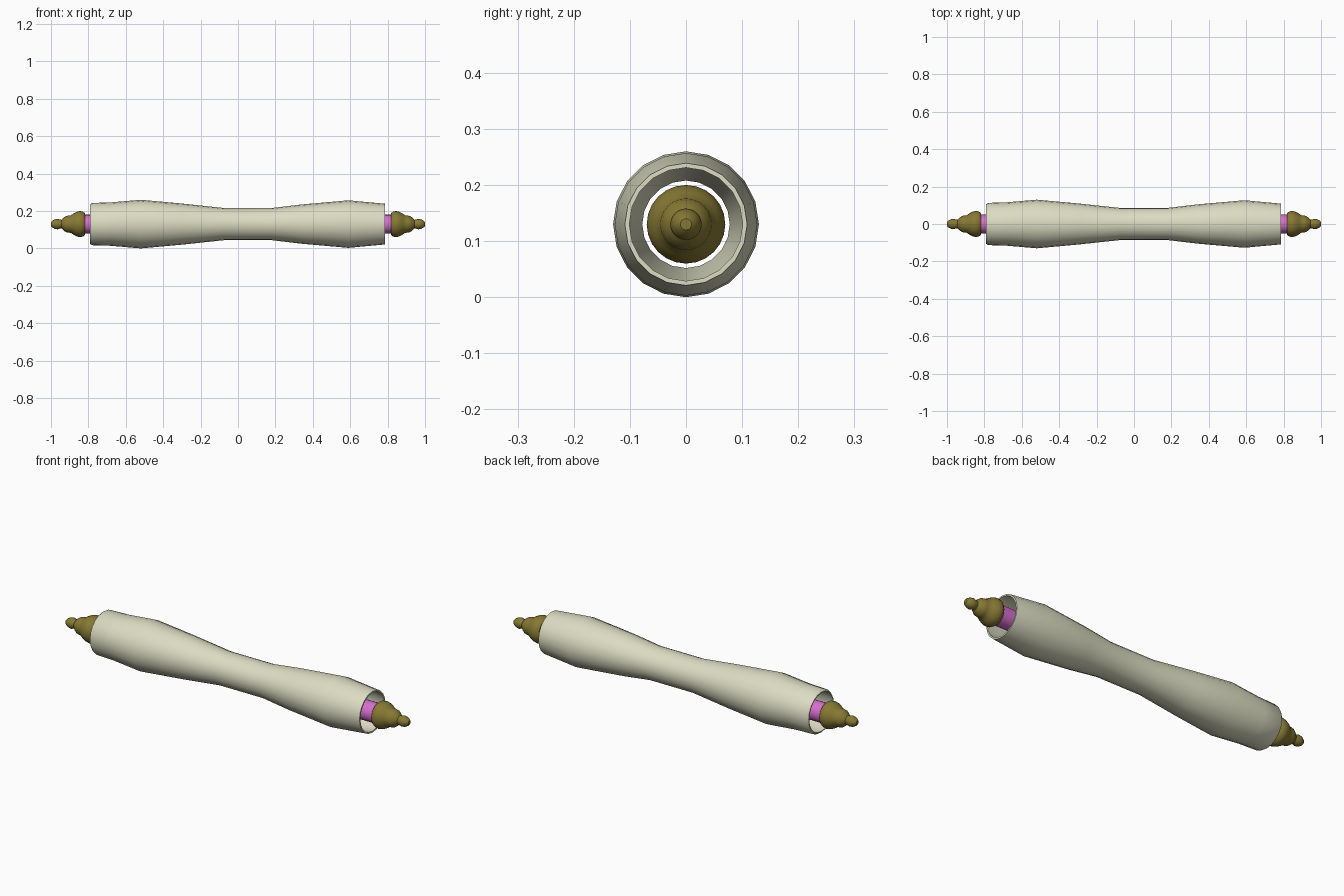
import bpy, bmesh, math

if "Cube" in bpy.data.objects:
    bpy.data.objects.remove(bpy.data.objects["Cube"])

AXIS_Z = 0.13


def material(name, rgb):
    m = bpy.data.materials.new(name)
    m.diffuse_color = (*rgb, 1)
    m.use_nodes = True
    m.node_tree.nodes["Principled BSDF"].inputs["Base Color"].default_value = m.diffuse_color
    return m


def lathe(name, profile, sides, mat, closed=False):
    """Spin (x, radius) points around the long x axis."""
    bm = bmesh.new()
    rings = []
    for x, r in profile:
        rings.append([bm.verts.new((x, r * math.sin(2 * math.pi * i / sides),
                                    AXIS_Z + r * math.cos(2 * math.pi * i / sides)))
                      for i in range(sides)])
    pairs = list(zip(rings, rings[1:]))
    if closed:
        pairs.append((rings[-1], rings[0]))
    for a, b in pairs:
        for i in range(sides):
            j = (i + 1) % sides
            bm.faces.new((a[i], a[j], b[j], b[i]))
    if not closed:
        bm.faces.new(rings[0])
        bm.faces.new(rings[-1])
    bmesh.ops.recalc_face_normals(bm, faces=bm.faces[:])
    mesh = bpy.data.meshes.new(name)
    bm.to_mesh(mesh)
    bm.free()
    mesh.materials.append(mat)
    ob = bpy.data.objects.new(name, mesh)
    bpy.context.collection.objects.link(ob)
    bpy.ops.object.select_all(action='DESELECT')
    ob.select_set(True)
    bpy.context.view_layer.objects.active = ob
    bpy.ops.object.shade_smooth_by_angle(angle=math.radians(40))
    return ob


cream = material("cream", (0.72, 0.72, 0.55))
brass = material("brass", (0.24, 0.19, 0.035))
pink = material("pink", (0.68, 0.16, 0.62))

# Hollow waisted sleeve: outer skin, then inner skin back again
outer = [(-0.79, 0.106), (-0.78, 0.113), (-0.68, 0.116), (-0.52, 0.13),
         (-0.29, 0.109), (-0.075, 0.086), (0.18, 0.086), (0.34, 0.105),
         (0.59, 0.127), (0.785, 0.109)]
inner = [(x, r - 0.008) for x, r in reversed(outer[1:])] + [(-0.79, 0.101)]
lathe("sleeve", outer + inner, 20, cream, closed=True)

# Inner rod running the full length
lathe("rod", [(-0.83, 0.05), (0.83, 0.05)], 24, pink)

# Turned finials on both ends: (distance from tip, radius)
finial = [(0, 0.010), (0.006, 0.017), (0.02, 0.025), (0.035, 0.028),
          (0.048, 0.024), (0.056, 0.023), (0.066, 0.033), (0.08, 0.043),
          (0.095, 0.046), (0.107, 0.047), (0.12, 0.057), (0.138, 0.066),
          (0.155, 0.07), (0.17, 0.067), (0.182, 0.058)]
for side, label in ((-1, "left"), (1, "right")):
    lathe(f"{label}_finial", [(side * (1 - d), r) for d, r in finial], 24, brass)
